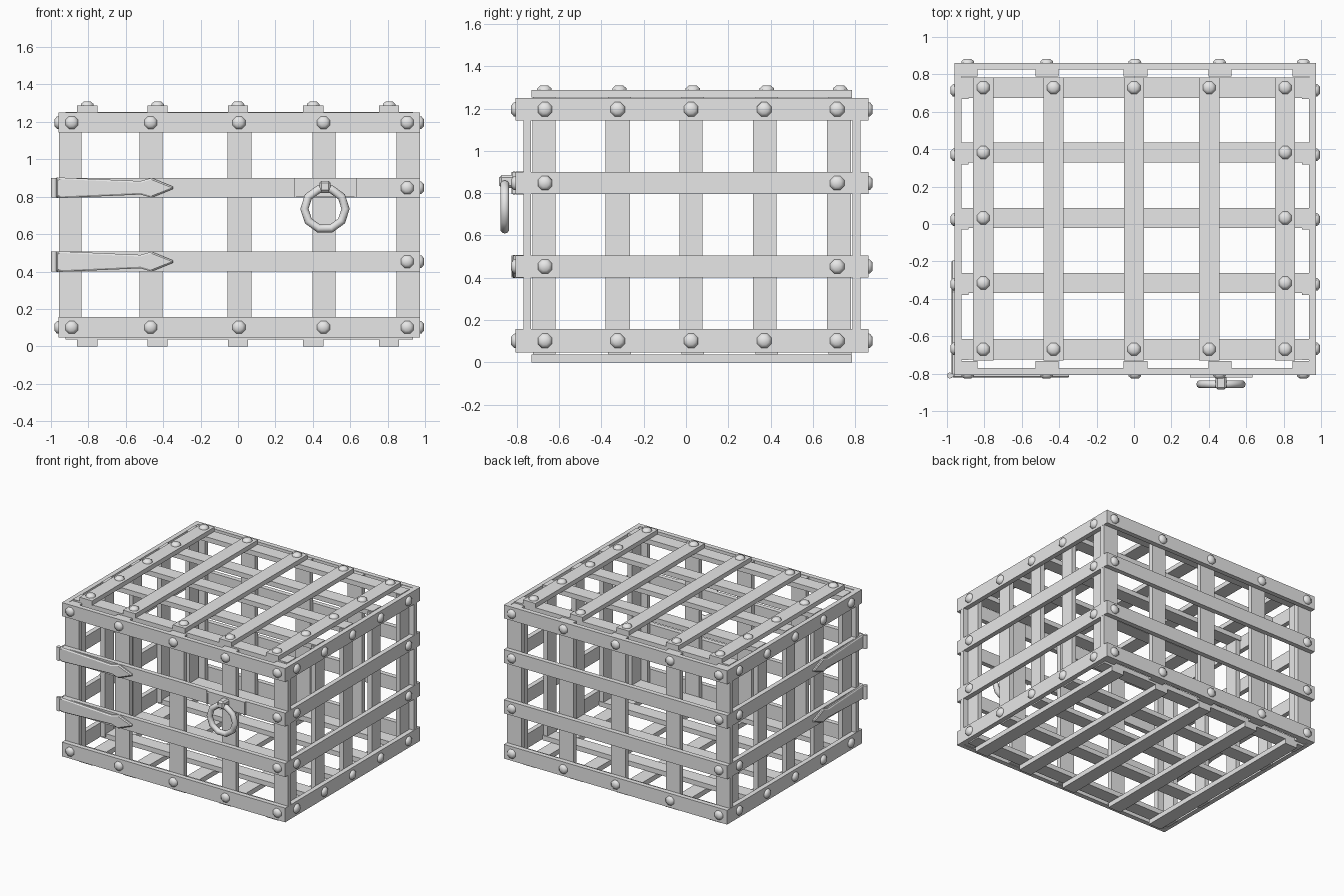
import bpy, bmesh, math
from mathutils import Vector, Matrix

if "Cube" in bpy.data.objects:
    bpy.data.objects.remove(bpy.data.objects["Cube"])

iron = bpy.data.materials.new("grey_iron")
iron.use_nodes = True
iron.diffuse_color = (0.8, 0.8, 0.8, 1)
iron.node_tree.nodes["Principled BSDF"].inputs["Base Color"].default_value = (0.8, 0.8, 0.8, 1)


def finish(name, bm):
    bmesh.ops.recalc_face_normals(bm, faces=bm.faces)
    mesh = bpy.data.meshes.new(name)
    bm.to_mesh(mesh)
    bm.free()
    mesh.materials.append(iron)
    obj = bpy.data.objects.new(name, mesh)
    bpy.context.collection.objects.link(obj)
    return obj


def bar(name, x0, x1, y0, y1, z0, z1):
    bm = bmesh.new()
    size = Matrix.Diagonal((x1 - x0, y1 - y0, z1 - z0, 1))
    mid = Matrix.Translation(((x0 + x1) / 2, (y0 + y1) / 2, (z0 + z1) / 2))
    bmesh.ops.create_cube(bm, size=1, matrix=mid @ size)
    return finish(name, bm)


def smooth(obj, angle):
    bpy.ops.object.select_all(action="DESELECT")
    obj.select_set(True)
    bpy.context.view_layer.objects.active = obj
    bpy.ops.object.shade_smooth_by_angle(angle=math.radians(angle))


def rivet(name, place, normal):
    # Low eight-sided dome
    bm = bmesh.new()
    turn = Vector((0, 0, 1)).rotation_difference(Vector(normal)).to_matrix().to_4x4()
    rings = []
    for r, h in ((0.037, -0.004), (0.036, 0.008), (0.02, 0.021)):
        rings.append([bm.verts.new((r * math.cos(a), r * math.sin(a), h))
                      for a in (math.tau * (i + 0.5) / 8 for i in range(8))])
    for low, high in zip(rings, rings[1:]):
        for i in range(8):
            j = (i + 1) % 8
            bm.faces.new((low[i], low[j], high[j], high[i]))
    bm.faces.new(rings[-1])
    bm.transform(Matrix.Translation(place) @ turn)
    smooth(finish(name, bm), 50)


# Outer limits of the cage and the thickness of its bars
LEFT, RIGHT, FRONT, BACK = -0.96, 0.973, -0.806, 0.862
T = 0.037
rails = [(0.046, 0.157), (0.4, 0.506), (0.795, 0.9), (1.143, 1.249)]
front_posts = [(-0.958, -0.836), (-0.526, -0.403), (-0.056, 0.072), (0.398, 0.521), (0.848, 0.972)]
side_posts = [(-0.726, -0.616), (-0.38, -0.266), (-0.03, 0.078), (0.318, 0.428), (0.667, 0.78)]
front_rivets = [-0.889, -0.467, 0.005, 0.457, 0.905]
side_rivets = [-0.667, -0.323, 0.024, 0.37, 0.715]
lid_x = [-0.806, -0.43, 0, 0.402, 0.808]
lid_y = [0.729, 0.382, 0.032, -0.315, -0.67]

# Front and back walls
for wall, outer, s in (("front", FRONT, -1), ("back", BACK, 1)):
    y0, y1 = sorted((outer, outer - s * T))
    for k, (z0, z1) in enumerate(rails):
        bar(wall + "_rail", LEFT, RIGHT, y0, y1, z0, z1)
        edge = k in (0, 3)
        for i, x in enumerate(front_rivets):
            if edge or i == 4 or (i == 0 and wall == "back"):
                rivet(wall + "_rivet", (x, outer, (z0 + z1) / 2), (0, s, 0))
    y0, y1 = sorted((outer - s * T, outer - s * 2 * T))
    for x0, x1 in front_posts:
        bar(wall + "_post", x0, x1, y0, y1, 0.05, 1.246)

# Side walls
for wall, outer, s in (("right", LEFT, -1), ("left", RIGHT, 1)):
    x0, x1 = sorted((outer, outer - s * T))
    for k, (z0, z1) in enumerate(rails):
        bar(wall + "_rail", x0, x1, FRONT, BACK, z0, z1)
        edge = k in (0, 3)
        for i, y in enumerate(side_rivets):
            if edge or i == 4 or (i == 0 and wall == "left"):
                rivet(wall + "_rivet", (outer, y, (z0 + z1) / 2), (s, 0, 0))
    x0, x1 = sorted((outer - s * T, outer - s * 2 * T))
    for y0, y1 in side_posts:
        bar(wall + "_post", x0, x1, y0, y1, 0.05, 1.246)

# Lid and floor: long bars outside, cross bars inside
for part, bars_z, cross_z in (("lid", (1.253, 1.288), (1.216, 1.254)),
                              ("floor", (0, 0.038), (0.037, 0.075))):
    for x in lid_x:
        bar(part + "_bar", x - 0.054, x + 0.054, -0.73, 0.784, *bars_z)
    for y in lid_y:
        bar(part + "_cross_bar", LEFT + T, RIGHT - T, y - 0.054, y + 0.054, *cross_z)
for i, x in enumerate(lid_x):
    for j, y in enumerate(lid_y):
        if j in (0, 4) or i in (0, 4):
            rivet("lid_rivet", (x, y, 1.288), (0, 0, 1))


def hinge_strap(name, z, matrix):
    # Tapered strap with a pointed end and a sloping rim
    half = [(0.0, 0.045), (0.02, 0.055), (0.45, 0.036), (0.51, 0.053), (0.625, 0.006)]
    outline = half + [(u, -v) for u, v in reversed(half)]
    bm = bmesh.new()
    face = bm.faces.new([bm.verts.new((u, 0, v)) for u, v in outline])
    top = bmesh.ops.extrude_face_region(bm, geom=[face])["geom"]
    bmesh.ops.translate(bm, verts=[g for g in top if isinstance(g, bmesh.types.BMVert)],
                        vec=(0, -0.01, 0))
    cap = [g for g in top if isinstance(g, bmesh.types.BMFace)]
    bmesh.ops.recalc_face_normals(bm, faces=bm.faces)
    bmesh.ops.inset_region(bm, faces=cap, thickness=0.009, depth=0.006)
    bm.transform(Matrix.Translation((0, 0, z)) @ matrix)
    finish(name, bm)


# Hinges wrapping the front right corner
to_front = Matrix.Translation((-0.972, FRONT, 0))
to_side = Matrix.Translation((LEFT, -0.82, 0)) @ Matrix(((0, 1, 0, 0), (1, 0, 0, 0), (0, 0, 1, 0), (0, 0, 0, 1)))
for z0, z1 in rails[1:3]:
    z = (z0 + z1) / 2
    hinge_strap("front_hinge_strap", z, to_front)
    hinge_strap("side_hinge_strap", z, to_side)
    bm = bmesh.new()
    bmesh.ops.create_cone(bm, cap_ends=True, segments=10, radius1=0.016, radius2=0.016,
                          depth=z1 - z0, matrix=Matrix.Translation((-0.984, -0.81, z)))
    smooth(finish("hinge_pin", bm), 40)

# Handle plate with a raised rim at each end
bar("handle_plate", 0.3, 0.633, FRONT - 0.01, FRONT, 0.8, 0.897)
for x in (0.3, 0.621):
    bar("handle_plate_rim", x, x + 0.012, FRONT - 0.016, FRONT, 0.797, 0.9)
bar("handle_plate_top_rim", 0.3, 0.633, FRONT - 0.016, FRONT, 0.888, 0.9)

# Clasp that holds the ring
clasp = bar("ring_clasp", 0.435, 0.495, -0.885, FRONT, 0.825, 0.885)
bevel = clasp.modifiers.new("Bevel", "BEVEL")
bevel.width = 0.012

# Pull ring
bpy.ops.mesh.primitive_torus_add(major_segments=10, minor_segments=10, major_radius=0.11,
                                 minor_radius=0.022, location=(0.465, -0.857, 0.735),
                                 rotation=(math.pi / 2, 0, 0))
ring = bpy.context.object
ring.name = "pull_ring"
ring.data.materials.append(iron)
smooth(ring, 45)
